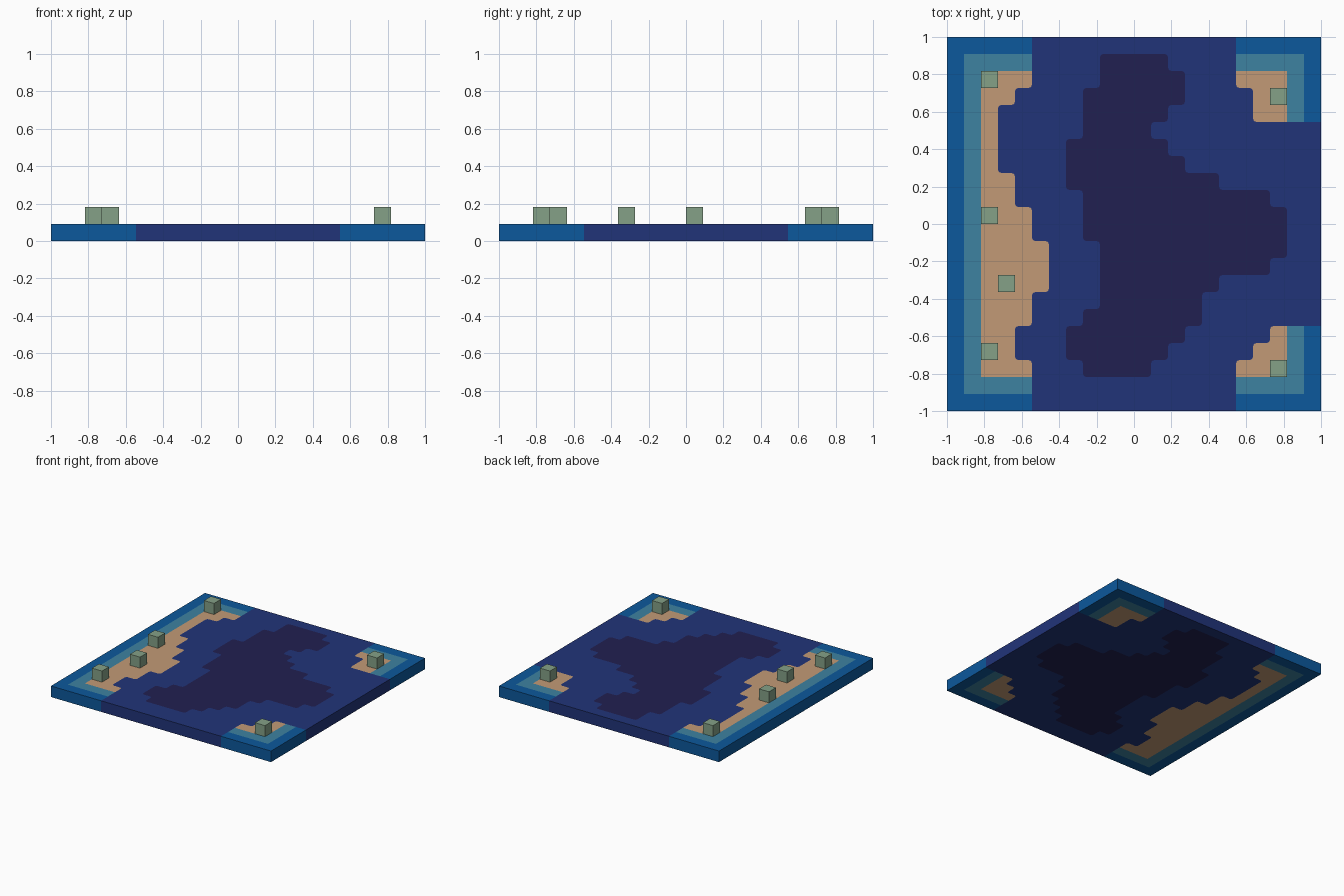
import bpy
import bmesh
import math

if "Cube" in bpy.data.objects:
    bpy.data.objects.remove(bpy.data.objects["Cube"], do_unlink=True)

N = 22             # cells per side
CELL = 2.0 / N     # cell size, also slab thickness and bush size


def make_material(name, rgb):
    lin = [(c / 255 / 12.92) if c < 11 else ((c / 255 + 0.055) / 1.055) ** 2.4 for c in rgb]
    mat = bpy.data.materials.new(name)
    mat.use_nodes = True
    mat.diffuse_color = (*lin, 1.0)
    bsdf = mat.node_tree.nodes["Principled BSDF"]
    bsdf.inputs["Base Color"].default_value = (*lin, 1.0)
    bsdf.inputs["Roughness"].default_value = 0.9
    return mat


SEA, DEEP, SAND, SHALLOW, RIM = range(5)
TILE_MATERIALS = [
    make_material("sea blue", (33, 52, 121)),
    make_material("deep navy", (33, 32, 81)),
    make_material("sand", (194, 154, 118)),
    make_material("shallow teal", (61, 130, 161)),
    make_material("rim blue", (12, 88, 156)),
]
GREEN = make_material("bush green", (133, 161, 135))

# Per row, back to front: where the left shore ends and the right shore starts
LEFT_END = [5, 5, 5, 4, 3, 3, 3, 3, 4, 4, 5, 5, 6, 6, 6, 5, 5, 4, 4, 5, 5, 5]
RIGHT_START = [17, 17, 17, 18, 18] + [N] * 12 + [19, 18, 17, 17, 17]
# Deep water span (first column, end column) for rows 1 to 19
DEEP_SPAN = [(9, 13), (9, 14), (8, 14), (8, 13), (8, 12), (7, 13), (7, 14),
             (7, 16), (8, 19), (8, 20), (8, 20), (9, 20), (9, 19), (9, 16),
             (9, 15), (8, 15), (7, 14), (7, 13), (8, 12)]


def zone(col, row):
    """Material index of a cell, or None outside the tile."""
    if not (0 <= col < N and 0 <= row < N):
        return None
    if col < LEFT_END[row] or col >= RIGHT_START[row]:
        inset = min(col, row, N - 1 - col, N - 1 - row)
        return (RIM, SHALLOW, SAND)[min(inset, 2)]
    if 1 <= row <= len(DEEP_SPAN):
        first, end = DEEP_SPAN[row - 1]
        if first <= col < end:
            return DEEP
    return SEA


def corner_style(col, row, dx, dy):
    """Zone that takes over the rounded corner of a cell, and the radius."""
    own = zone(col, row)
    around = {zone(col + dx, row), zone(col, row - dy), zone(col + dx, row - dy)}
    if len(around) == 1:
        other = around.pop()
        if {own, other} == {SEA, DEEP}:
            return other
        if {own, other} == {SEA, SAND}:
            return other
    return None


def build_tile():
    bm = bmesh.new()
    r = 0.018

    def add_face(points, z, mat, flip):
        verts = [bm.verts.new((x, y, z)) for x, y in points]
        face = bm.faces.new(verts[::-1] if flip else verts)
        face.material_index = mat

    for z, flip in ((0.0, True), (CELL, False)):
        for row in range(N):
            for col in range(N):
                cx = -1 + (col + 0.5) * CELL
                cy = 1 - (row + 0.5) * CELL
                outline = []
                for k, (dx, dy) in enumerate(((1, 1), (-1, 1), (-1, -1), (1, -1))):
                    x, y = cx + dx * CELL / 2, cy + dy * CELL / 2
                    # points beside the corner, in counter-clockwise order
                    a, b = (x, y - dy * r), (x - dx * r, y)
                    if k % 2:
                        a, b = b, a
                    other = corner_style(col, row, dx, dy)
                    if other is None:
                        outline += [a, (x, y), b]
                        continue
                    # rounded corner: arc plus a small patch of the other zone
                    t = r * (1 - math.sqrt(0.5))
                    mid = (x - dx * t, y - dy * t)
                    outline += [a, mid, b]
                    add_face([a, (x, y), b, mid], z, other, flip)
                add_face(outline, z, zone(col, row), flip)

    # Side walls, one panel per border cell
    h = CELL / 2
    for i in range(N):
        for col, row, dx, dy in ((i, 0, 0, 1), (i, N - 1, 0, -1),
                                 (0, i, -1, 0), (N - 1, i, 1, 0)):
            cx = -1 + (col + 0.5) * CELL + dx * h
            cy = 1 - (row + 0.5) * CELL + dy * h
            tx, ty = -dy, dx
            rim = [s * h for s in (-1, 1)]
            steps = [rim[0], -h + r, h - r, rim[1]]
            low = [(cx + tx * s, cy + ty * s, 0.0) for s in steps]
            high = [(x, y, CELL) for x, y, _ in reversed(low)]
            face = bm.faces.new([bm.verts.new(p) for p in low + high])
            face.material_index = zone(col, row)

    bmesh.ops.remove_doubles(bm, verts=bm.verts[:], dist=0.0005)
    mesh = bpy.data.meshes.new("water_tile")
    bm.to_mesh(mesh)
    bm.free()
    for mat in TILE_MATERIALS:
        mesh.materials.append(mat)
    tile = bpy.data.objects.new("water_tile", mesh)
    bpy.context.collection.objects.link(tile)


build_tile()

# Cube bushes standing on the sand (column, row)
for n, (col, row) in enumerate([(2, 2), (2, 10), (3, 14), (2, 18), (19, 3), (19, 19)], 1):
    bpy.ops.mesh.primitive_cube_add(
        size=CELL,
        location=(-1 + (col + 0.5) * CELL, 1 - (row + 0.5) * CELL, 1.5 * CELL))
    bush = bpy.context.object
    bush.name = f"bush_{n}"
    bush.data.materials.append(GREEN)
